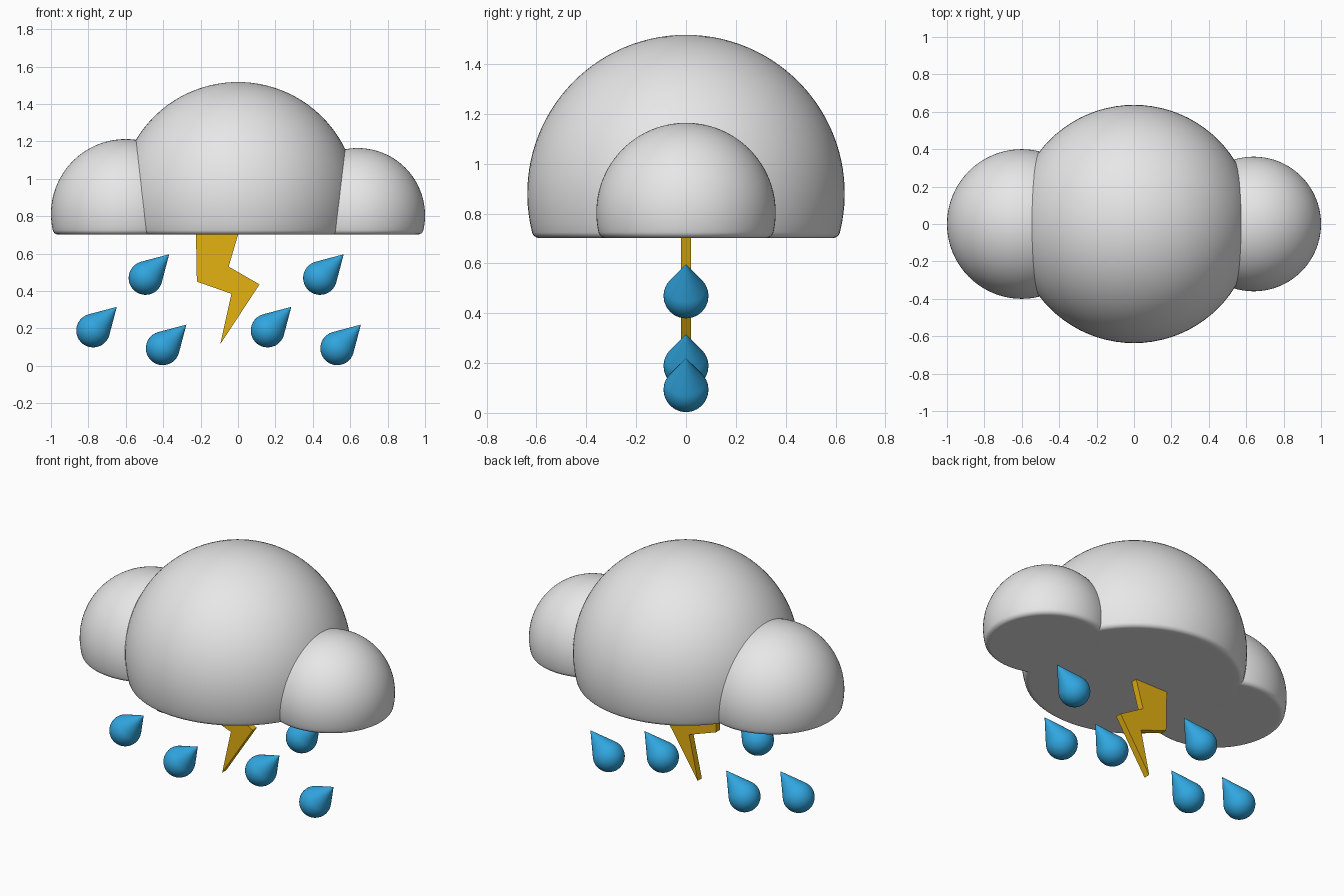
import bpy, bmesh, math
from mathutils import Matrix, Vector

cube = bpy.data.objects.get("Cube")
if cube:
    bpy.data.objects.remove(cube, do_unlink=True)

FLOOR = 0.702  # flat underside of the cloud


def material(name, rgb):
    mat = bpy.data.materials.new(name)
    mat.use_nodes = True
    mat.diffuse_color = (*rgb, 1)
    bsdf = next(n for n in mat.node_tree.nodes if n.type == 'BSDF_PRINCIPLED')
    bsdf.inputs["Base Color"].default_value = (*rgb, 1)
    return mat


def add_object(name, bm, mat, smooth):
    bmesh.ops.recalc_face_normals(bm, faces=bm.faces)
    for face in bm.faces:
        face.smooth = smooth
    mesh = bpy.data.meshes.new(name)
    bm.to_mesh(mesh)
    bm.free()
    mesh.materials.append(mat)
    obj = bpy.data.objects.new(name, mesh)
    bpy.context.collection.objects.link(obj)
    return obj


def arc(cx, cz, r, start, end, steps):
    angles = [start + (end - start) * i / steps for i in range(steps + 1)]
    return [(cx + r * math.cos(a), cz + r * math.sin(a)) for a in angles]


def lathe(profile, steps):
    """Revolve (radius, height) points around z."""
    bm = bmesh.new()
    verts = [bm.verts.new((x, 0, z)) for x, z in profile]
    edges = [bm.edges.new(pair) for pair in zip(verts, verts[1:])]
    bmesh.ops.spin(bm, geom=verts + edges, cent=(0, 0, 0), axis=(0, 0, 1),
                   angle=math.tau, steps=steps)
    bmesh.ops.remove_doubles(bm, verts=bm.verts, dist=1e-5)
    return bm


def puff(name, x, z, r, mat, fillet=0.03):
    """Sphere cut flat at the floor, with a rounded lower rim."""
    fz = FLOOR + fillet
    fx = math.sqrt((r - fillet) ** 2 - (z - fz) ** 2)
    tilt = math.atan2(fz - z, fx)
    profile = [(0, FLOOR), (fx * 0.97, FLOOR)]
    profile += arc(fx, fz, fillet, -math.pi / 2, tilt, 6)
    profile += arc(0, z, r, tilt, math.pi / 2, 32)[1:]
    add_object(name, lathe(profile, 80), mat, True).location.x = x


def raindrop(name, tip_x, tip_z, mat, r=0.09, length=0.179):
    """Ball with a tangent cone, its tip leaning toward +x."""
    tangent = math.asin(r / length)
    profile = arc(0, 0, r, -math.pi / 2, tangent, 18)
    bx, bz = profile[-1]
    profile += [(bx * (1 - t), bz + (length - bz) * t) for t in (0.33, 0.67, 0.95)]
    profile.append((0, length))
    bm = lathe(profile, 40)
    bm.transform(Matrix.Rotation(math.radians(45), 4, 'Y'))
    offset = length * math.sqrt(0.5)
    add_object(name, bm, mat, True).location = (tip_x - offset, 0, tip_z - offset)


cloud_grey = material("cloud white", (0.8, 0.8, 0.8))
rain_blue = material("rain blue", (0.03, 0.38, 0.74))
bolt_gold = material("bolt gold", (0.78, 0.44, 0.006))

# Cloud
puff("cloud_middle", 0, 0.88, 0.637, cloud_grey)
puff("cloud_right", -0.60, 0.812, 0.40, cloud_grey)
puff("cloud_left", 0.64, 0.804, 0.36, cloud_grey)

# Rain: the same three drops on each side
for side, shift in (("right", 0), ("left", 0.933)):
    for row, x, z in (("upper", -0.368, 0.596), ("middle", -0.648, 0.315),
                      ("lower", -0.276, 0.22)):
        raindrop(f"raindrop_{side}_{row}", x + shift, z, rain_blue)

# Lightning bolt, reaching slightly into the cloud
outline = [(-0.225, 0.72), (0.006, 0.72), (-0.05, 0.53), (0.115, 0.435),
           (-0.095, 0.115), (-0.035, 0.385), (-0.22, 0.45)]
half = 0.02
bm = bmesh.new()
front = bm.faces.new([bm.verts.new((x, -half, z)) for x, z in outline])
back = bmesh.ops.extrude_face_region(bm, geom=[front], use_keep_orig=True)
moved = [g for g in back["geom"] if isinstance(g, bmesh.types.BMVert)]
bmesh.ops.translate(bm, verts=moved, vec=Vector((0, 2 * half, 0)))
add_object("lightning_bolt", bm, bolt_gold, False)
